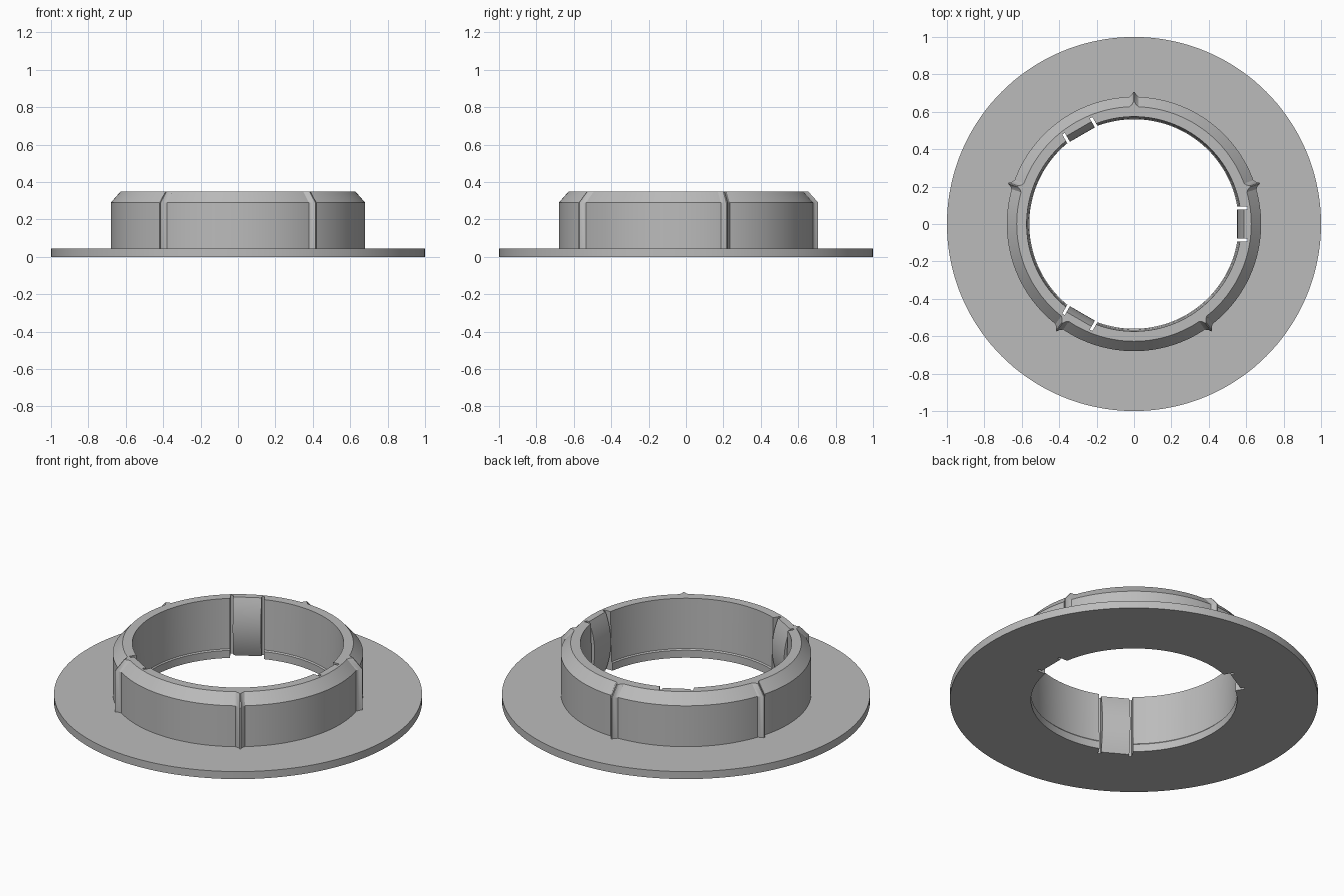
import bpy, bmesh
from math import cos, sin, pi, radians
from mathutils import Matrix, Vector

cube = bpy.data.objects.get("Cube")
if cube:
    bpy.data.objects.remove(cube)

grey = bpy.data.materials.new("plain grey")
grey.use_nodes = True
colour = (0.5, 0.5, 0.5, 1)
grey.diffuse_color = colour
grey.node_tree.nodes["Principled BSDF"].inputs["Base Color"].default_value = colour

HEIGHT, FLANGE, SHOULDER = 0.35, 0.045, 0.29


def make_object(name, bm):
    bmesh.ops.recalc_face_normals(bm, faces=bm.faces)
    mesh = bpy.data.meshes.new(name)
    bm.to_mesh(mesh)
    bm.free()
    mesh.materials.append(grey)
    obj = bpy.data.objects.new(name, mesh)
    bpy.context.collection.objects.link(obj)
    return obj


def revolve(name, profile, steps=144):
    bm = bmesh.new()
    rings = [[bm.verts.new((r * cos(2 * pi * i / steps), r * sin(2 * pi * i / steps), z))
              for i in range(steps)] for r, z in profile]
    for a, b in zip(rings, rings[1:] + rings[:1]):
        for i in range(steps):
            j = (i + 1) % steps
            bm.faces.new((a[i], a[j], b[j], b[i]))
    return make_object(name, bm)


def loft(name, sections, angle):
    """Joins equal closed sections, caps the ends and turns the part about z."""
    bm = bmesh.new()
    loops = [[bm.verts.new(p) for p in s] for s in sections]
    n = len(loops[0])
    for a, b in zip(loops, loops[1:]):
        for i in range(n):
            j = (i + 1) % n
            bm.faces.new((a[i], a[j], b[j], b[i]))
    bm.faces.new(loops[0])
    bm.faces.new(loops[-1])
    bm.transform(Matrix.Rotation(radians(angle), 4, 'Z'))
    return make_object(name, bm)


def shade(obj):
    bpy.ops.object.select_all(action='DESELECT')
    obj.select_set(True)
    bpy.context.view_layer.objects.active = obj
    bpy.ops.object.shade_smooth_by_angle(angle=radians(25))


# Flange and collar in one turned profile
ring = revolve("flanged_collar", [
    (0.56, 0), (1, 0), (1, FLANGE), (0.68, FLANGE), (0.68, SHOULDER),
    (0.627, HEIGHT), (0.574, HEIGHT), (0.566, 0.052), (0.56, FLANGE)])

# Pockets through the inner wall, each holding one spring clip
for k in range(3):
    angle = 120 * k
    pocket = [[(r, y, z) for r, y in ((0.5, -0.093), (0.607, -0.093), (0.607, 0.093), (0.5, 0.093))]
              for z in (-0.1, 0.5)]
    cutter = loft(f"pocket_cutter_{k + 1}", pocket, angle)
    cutter.hide_render = True
    cutter.hide_set(True)
    cut = ring.modifiers.new("pocket", 'BOOLEAN')
    cut.operation, cut.solver, cut.object = 'DIFFERENCE', 'EXACT', cutter

    # Clip with an inner face that bows inward at mid height
    inner = []
    for i in range(17):
        t = i / 16
        inner.append((0.552 + 0.036 * (2 * t - 1) ** 2, HEIGHT * t))
    outline = [(0.612, 0.0)] + inner + [(0.612, HEIGHT)]
    clip = loft(f"spring_clip_{k + 1}", [[(r, y, z) for r, z in outline] for y in (-0.077, 0.077)], angle)
    shade(clip)

# Apply the cuts and drop the cutters
bpy.context.view_layer.update()
graph = bpy.context.evaluated_depsgraph_get()
cut_mesh = bpy.data.meshes.new_from_object(ring.evaluated_get(graph))
ring.modifiers.clear()
ring.data = cut_mesh
for obj in [o for o in bpy.data.objects if o.name.startswith("pocket_cutter")]:
    bpy.data.objects.remove(obj)
shade(ring)

# Five flared ribs that follow the collar wall and its bevel
half = [(0.67, 0.034), (0.683, 0.022), (0.692, 0.011), (0.707, 0.003)]
section = half + [(r, -y) for r, y in reversed(half)]
for k in range(5):
    levels = [(0.03, 0), (SHOULDER, 0), (HEIGHT, 0.054)]
    rib = loft(f"rib_{k + 1}", [[(r - inset, y, z) for r, y in section] for z, inset in levels], 18 + 72 * k)
    shade(rib)
